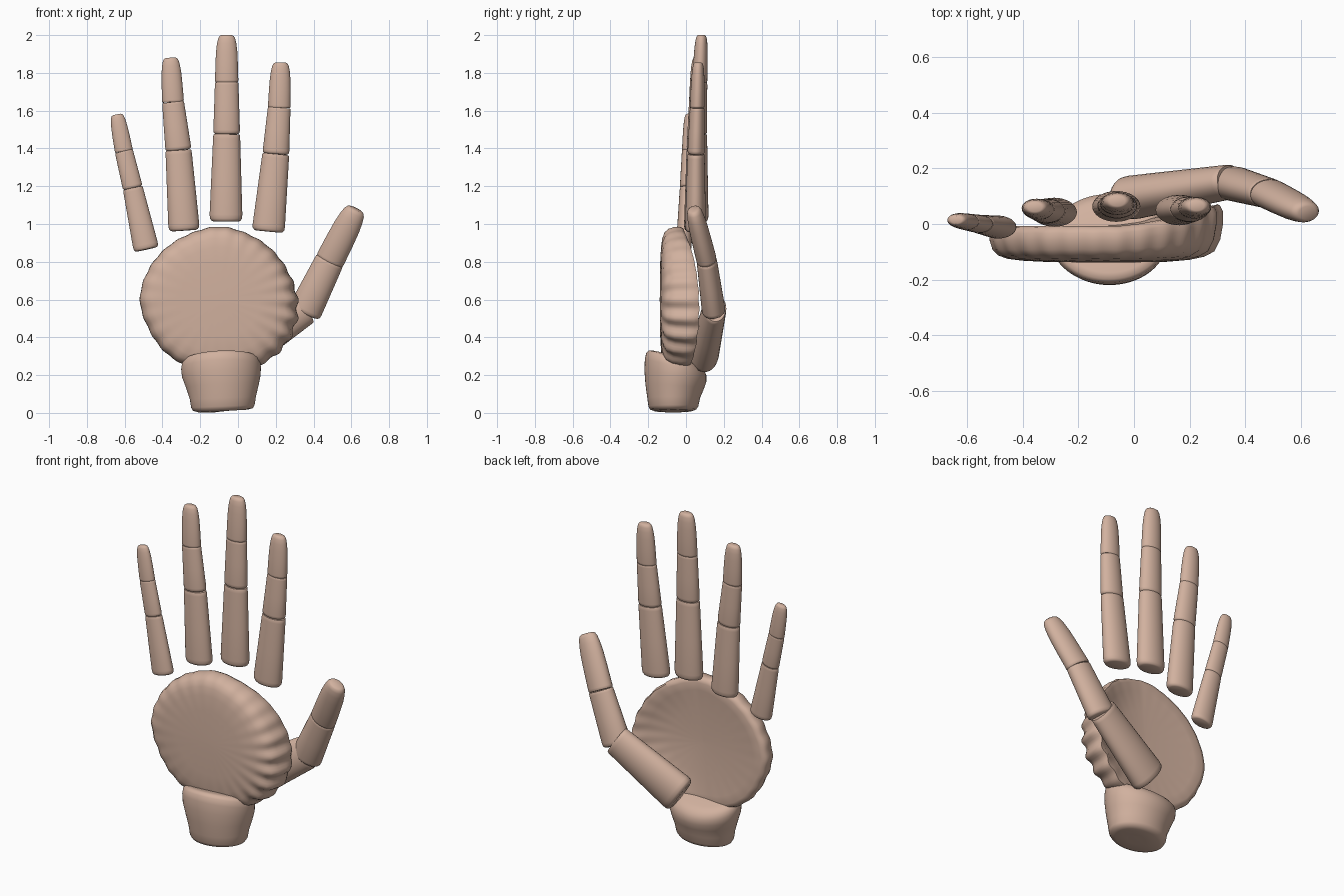
import bpy, bmesh, math
from mathutils import Vector

cube = bpy.data.objects.get("Cube")
if cube:
    bpy.data.objects.remove(cube, do_unlink=True)

skin = bpy.data.materials.new("skin")
skin.use_nodes = True
skin.diffuse_color = (0.64, 0.44, 0.345, 1)
bsdf = skin.node_tree.nodes["Principled BSDF"]
bsdf.inputs["Base Color"].default_value = skin.diffuse_color
bsdf.inputs["Roughness"].default_value = 0.7


def loft(name, rings, angle=40):
    """Skin closed rings of points and cap both ends."""
    bm = bmesh.new()
    loops = [[bm.verts.new(p) for p in ring] for ring in rings]
    n = len(loops[0])
    for a, b in zip(loops, loops[1:]):
        for i in range(n):
            j = (i + 1) % n
            bm.faces.new((a[i], a[j], b[j], b[i]))
    for end in (loops[0], loops[-1]):
        bm.faces.new(end)
    bmesh.ops.recalc_face_normals(bm, faces=bm.faces)
    mesh = bpy.data.meshes.new(name)
    bm.to_mesh(mesh)
    bm.free()
    mesh.materials.append(skin)
    obj = bpy.data.objects.new(name, mesh)
    bpy.context.collection.objects.link(obj)
    bpy.ops.object.select_all(action="DESELECT")
    obj.select_set(True)
    bpy.context.view_layer.objects.active = obj
    bpy.ops.object.shade_smooth_by_angle(angle=math.radians(angle))


def circle(n):
    return [(math.cos(2 * math.pi * i / n), math.sin(2 * math.pi * i / n)) for i in range(n)]


# Fraction along a bone and its share of the full width
BONE = [(0, 0.75), (0.01, 0.88), (0.035, 0.97), (0.08, 1), (0.5, 1), (0.95, 1), (0.99, 0.99), (1, 0.95)]
TIP = [(0, 0.92), (0.015, 0.98), (0.05, 1), (0.4, 1), (0.65, 0.98), (0.82, 0.91), (0.93, 0.81), (0.98, 0.68), (1, 0.5)]


def bone(name, start, end, w0, w1, depth, profile):
    """Tapered oval bone between two joints."""
    start, end = Vector(start), Vector(end)
    along = (end - start).normalized()
    side = Vector((0, 1, 0)).cross(along).normalized()
    back = along.cross(side)
    rings = []
    for t, k in profile:
        w = (w0 + (w1 - w0) * t) * k
        mid = start.lerp(end, t)
        rings.append([mid + side * w * c + back * w * depth * s for c, s in circle(32)])
    loft(name, rings)


def finger(name, joints, widths, depth, labels=("base", "middle", "tip")):
    for i, label in enumerate(labels):
        last = i == len(labels) - 1
        bone(f"{name}_{label}", joints[i], joints[i + 1], widths[i], widths[i + 1],
             depth, TIP if last else BONE)


finger("little_finger", [(-0.485, -0.012, 0.865), (-0.557, 0, 1.19), (-0.604, 0.008, 1.385), (-0.641, 0.015, 1.58)],
       [0.068, 0.053, 0.048, 0.042], 0.62)
finger("ring_finger", [(-0.285, 0.042, 0.965), (-0.315, 0.047, 1.39), (-0.344, 0.053, 1.645), (-0.357, 0.06, 1.88)],
       [0.083, 0.069, 0.058, 0.051], 0.64)
finger("middle_finger", [(-0.064, 0.063, 1.013), (-0.06, 0.066, 1.475), (-0.06, 0.073, 1.75), (-0.06, 0.082, 2)],
       [0.088, 0.071, 0.062, 0.055], 0.64)
finger("index_finger", [(0.16, 0.05, 0.96), (0.2, 0.053, 1.37), (0.218, 0.059, 1.615), (0.226, 0.065, 1.855)],
       [0.087, 0.071, 0.06, 0.053], 0.64)
finger("thumb", [(0.35, 0.148, 0.53), (0.485, 0.11, 0.805), (0.625, 0.04, 1.08)],
       [0.09, 0.077, 0.07], 0.7, ("base", "tip"))
bone("thumb_root", (-0.03, 0.092, 0.305), (0.35, 0.153, 0.558), 0.122, 0.094, 0.66, BONE)

# Palm: rounded disc with a rippled rim, outline radii every 22.5 degrees
RADII = [0.415, 0.395, 0.385, 0.38, 0.387, 0.382, 0.392, 0.407,
         0.42, 0.405, 0.4, 0.39, 0.38, 0.4, 0.42, 0.428]


def outline(a):
    f = (a / (2 * math.pi) * 16) % 16
    i, t = int(f), f % 1
    p, q, r, s = (RADII[(i + k) % 16] for k in (-1, 0, 1, 2))
    return q + 0.5 * t * (r - p + t * (2 * p - 5 * q + 4 * r - s + t * (3 * (q - r) + s - p)))


def palm_ring(scale, y, ripple, swing):
    ring = []
    for i in range(192):
        a = 2 * math.pi * i / 192
        thumb_side = max(0, math.cos(a + 0.35)) ** 5
        wave = math.cos(26 * a) * ripple * (0.0022 + 0.008 * thumb_side)
        r = outline(a) * scale + wave
        lean = swing * scale * max(0, math.cos(a + 0.1)) ** 1.5
        ring.append((-0.1 + r * math.cos(a), y + lean - wave * 0.4, 0.6 + r * math.sin(a)))
    return ring


loft("palm", [palm_ring(*row) for row in [
    (0.02, -0.139, 0, 0), (0.5, -0.137, 0, 0), (0.72, -0.132, 0.2, 0.005), (0.84, -0.125, 0.7, 0.012),
    (0.92, -0.113, 1, 0.02), (0.97, -0.092, 1, 0.04), (0.995, -0.06, 1, 0.065), (0.998, -0.033, 0.9, 0.08),
    (0.975, -0.014, 0.7, 0.085), (0.92, -0.007, 0.4, 0.075), (0.8, -0.01, 0.15, 0.045),
    (0.5, -0.018, 0, 0.01), (0.02, -0.022, 0, 0)]], 60)


# Wrist: oval cuff whose upper rim slopes down towards the back
def wrist_ring(z, cx, cy, rx, ry, slope):
    return [(cx + rx * c, cy + ry * s, z + 0.007 * c - slope * ry * s) for c, s in circle(64)]


loft("wrist", [wrist_ring(*row) for row in [
    (0.008, -0.08, -0.068, 0.06, 0.045, 0), (0.01, -0.08, -0.068, 0.13, 0.1, 0),
    (0.018, -0.08, -0.068, 0.158, 0.122, 0), (0.035, -0.08, -0.067, 0.168, 0.132, 0),
    (0.08, -0.08, -0.065, 0.175, 0.14, 0), (0.14, -0.083, -0.06, 0.192, 0.155, 0.08),
    (0.195, -0.088, -0.056, 0.208, 0.164, 0.18), (0.24, -0.09, -0.055, 0.211, 0.163, 0.26),
    (0.268, -0.09, -0.056, 0.206, 0.155, 0.31), (0.285, -0.09, -0.058, 0.192, 0.14, 0.32),
    (0.292, -0.09, -0.06, 0.165, 0.115, 0.32), (0.294, -0.09, -0.06, 0.08, 0.05, 0.32)]], 60)
